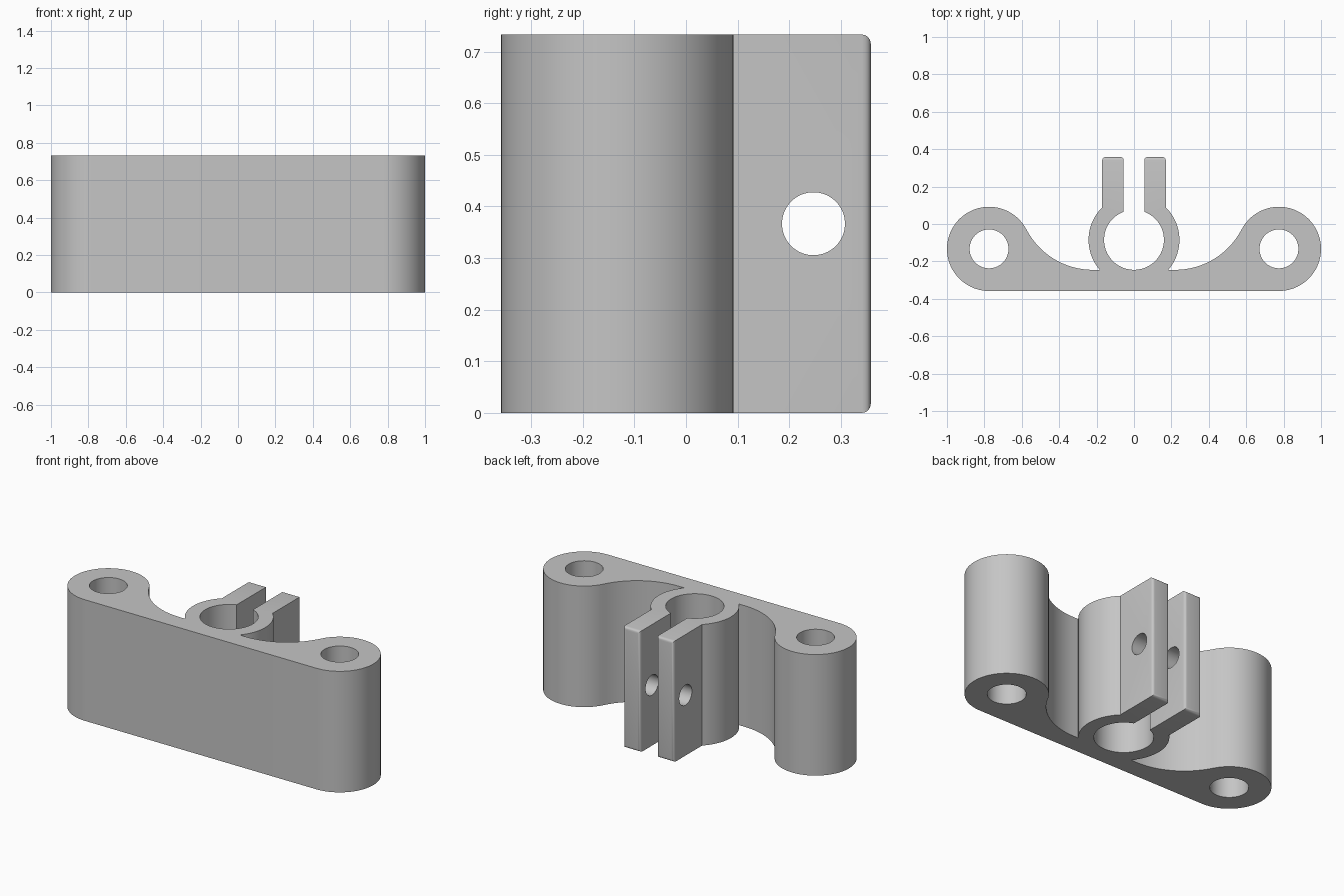
import bpy
import bmesh
from math import atan2, cos, sin, sqrt, pi, radians

cube = bpy.data.objects.get("Cube")
if cube:
    bpy.data.objects.remove(cube, do_unlink=True)

HEIGHT = 0.733
BACK, FRONT = 0.358, -0.358
BOSS, BOSS_R, BOLT_R = (0.775, -0.133), 0.225, 0.104
RING, RING_R, BORE_R = (0, -0.085), 0.243, 0.16
WEB_Y = -0.245                        # back face of the thin web
FILLET_R = 0.4
FILLET = (0.22, WEB_Y + FILLET_R)
SLOT_X, TAB_X = 0.055, 0.17

grey = bpy.data.materials.new("plain grey")
grey.use_nodes = True
grey.diffuse_color = (0.56, 0.56, 0.56, 1)
grey.node_tree.nodes["Principled BSDF"].inputs["Base Color"].default_value = grey.diffuse_color


def arc(centre, radius, start, end, steps):
    """Points along an arc, both ends included."""
    angles = [start + (end - start) * i / steps for i in range(steps + 1)]
    return [(centre[0] + radius * cos(a), centre[1] + radius * sin(a)) for a in angles]


def cut_cylinder(target, radius, location, rotation=(0, 0, 0)):
    """Drill a round hole right through the target."""
    bpy.ops.mesh.primitive_cylinder_add(vertices=64, radius=radius, depth=2,
                                        location=location, rotation=rotation)
    cutter = bpy.context.object
    cutter.name = "hole_cutter"
    cutter.hide_render = True
    cutter.data.materials.append(grey)
    mod = target.modifiers.new("hole", 'BOOLEAN')
    mod.operation = 'DIFFERENCE'
    mod.solver = 'EXACT'
    mod.object = cutter
    bpy.context.view_layer.objects.active = target
    bpy.ops.object.modifier_apply(modifier=mod.name)
    bpy.data.objects.remove(cutter, do_unlink=True)


# Left half of the outline: boss, concave fillet, clamp ring, tab, bore
tangent = atan2(FILLET[1] - BOSS[1], FILLET[0] - BOSS[0])
drop = WEB_Y - RING[1]
ring_start = atan2(drop, sqrt(RING_R ** 2 - drop ** 2))
ring_end = atan2(sqrt(RING_R ** 2 - TAB_X ** 2), TAB_X)
bore_start = atan2(sqrt(BORE_R ** 2 - SLOT_X ** 2), SLOT_X)
half = arc(BOSS, BOSS_R, -pi / 2, tangent, 48)
half += arc(FILLET, FILLET_R, tangent - pi, -pi / 2, 24)[1:]
half += arc(RING, RING_R, ring_start, ring_end, 24)
half += [(TAB_X, BACK), (SLOT_X, BACK)]
half += arc(RING, BORE_R, bore_start, -pi / 2, 36)
outline = half + [(-x, y) for x, y in reversed(half[:-1])]

# Extrude the outline into the bracket body
bm = bmesh.new()
base = bm.faces.new([bm.verts.new((x, y, 0)) for x, y in outline])
top = bmesh.ops.extrude_face_region(bm, geom=[base])
bmesh.ops.translate(bm, vec=(0, 0, HEIGHT),
                    verts=[v for v in top["geom"] if isinstance(v, bmesh.types.BMVert)])
bmesh.ops.recalc_face_normals(bm, faces=bm.faces)

# Round the edges of the two tab ends
ends = [e for e in bm.edges if all(v.co.y > BACK - 0.001 for v in e.verts)]
bmesh.ops.bevel(bm, geom=ends, offset=0.017, segments=4, profile=0.5, affect='EDGES')
mesh = bpy.data.meshes.new("clamp_bracket")
bm.to_mesh(mesh)
bm.free()
bracket = bpy.data.objects.new("clamp_bracket", mesh)
bpy.context.collection.objects.link(bracket)
mesh.materials.append(grey)

# Mounting holes through the bosses and the pinch bolt hole through the tabs
for side in (-1, 1):
    cut_cylinder(bracket, BOLT_R, (side * BOSS[0], BOSS[1], HEIGHT / 2))
cut_cylinder(bracket, 0.061, (0, 0.247, HEIGHT / 2), (0, pi / 2, 0))

bpy.ops.object.select_all(action='DESELECT')
bracket.select_set(True)
bpy.context.view_layer.objects.active = bracket
bpy.ops.object.shade_smooth_by_angle(angle=radians(30))
